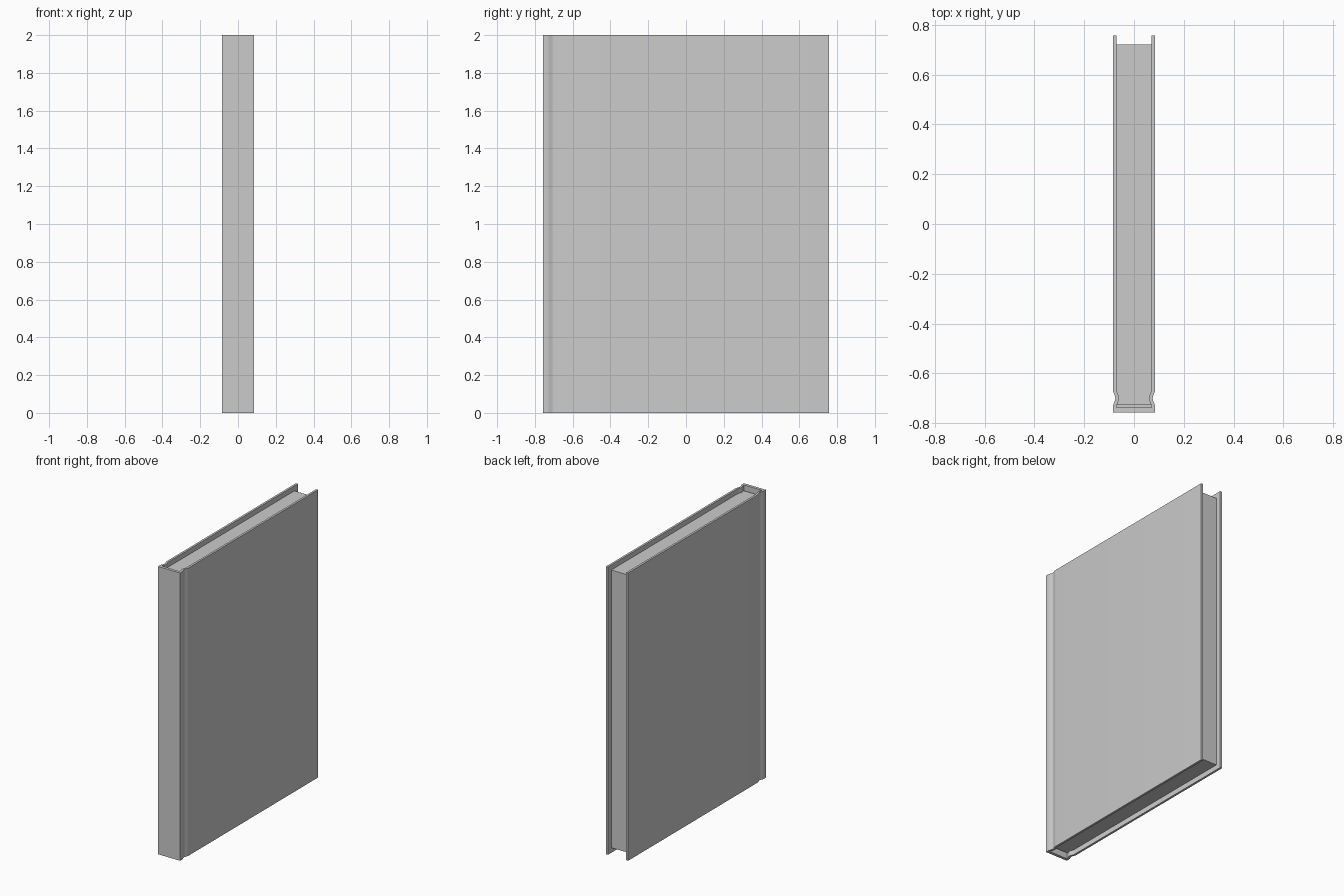
import bpy, bmesh, math

if "Cube" in bpy.data.objects:
    bpy.data.objects.remove(bpy.data.objects["Cube"])

H, D, W, T = 2.0, 0.757, 0.085, 0.015   # height, half depth, half width, board thickness


def extrude(name, outline, z0, z1):
    """Closed xy outline extruded from z0 to z1."""
    bm = bmesh.new()
    face = bm.faces.new([bm.verts.new((x, y, z0)) for x, y in outline])
    top = bmesh.ops.extrude_face_region(bm, geom=[face])["geom"]
    bmesh.ops.translate(bm, vec=(0, 0, z1 - z0),
                        verts=[v for v in top if isinstance(v, bmesh.types.BMVert)])
    bmesh.ops.recalc_face_normals(bm, faces=bm.faces)
    mesh = bpy.data.meshes.new(name)
    bm.to_mesh(mesh)
    bm.free()
    ob = bpy.data.objects.new(name, mesh)
    bpy.context.collection.objects.link(ob)
    bpy.context.view_layer.objects.active = ob
    ob.select_set(True)
    bpy.ops.object.shade_smooth_by_angle(angle=math.radians(30))
    ob.select_set(False)
    return ob


def groove(x):
    """One side of the hinge groove, front to back, pinched inward."""
    n = 10
    return [(x - 0.005 * (1 - math.cos(2 * math.pi * i / n)),
             -0.735 + 0.07 * i / n) for i in range(n + 1)]


def mirrored(pts):
    return [(-x, y) for x, y in reversed(pts)]


# Hard cover: U-shaped profile with a hinge groove on both sides
outer = [(W, -D)] + groove(W) + [(W, D)]
inner = [(W - T, -D + 0.02)] + groove(W - T) + [(W - T, D)]
extrude("cover", outer + inner[::-1] + mirrored(inner[::-1]) + mirrored(outer), 0, H)

# Page block, set back from the cover edges and following the groove
side = [(W - T, -0.727)] + groove(W - T)[2:] + [(W - T, 0.72)]
extrude("pages", side + mirrored(side), 0.035, H - 0.035)

# Lining strip between the spine and the pages
strip = [(W - T, -0.738), (W - T, -0.727)]
extrude("spine_lining", strip + mirrored(strip), 0.05, H - 0.05)
